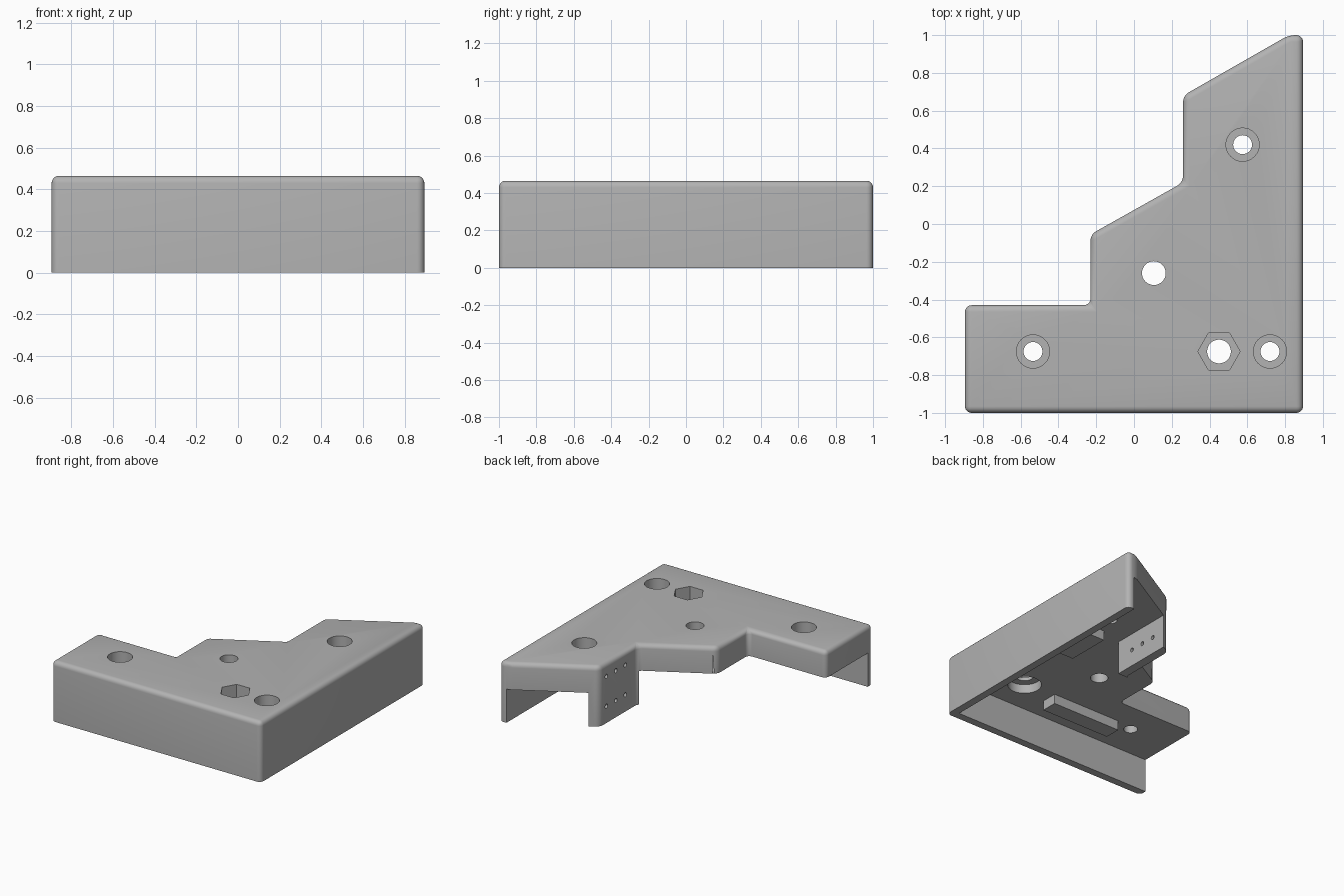
import bpy, bmesh
from mathutils import Matrix, Vector

cube = bpy.data.objects.get("Cube")
if cube:
    bpy.data.objects.remove(cube, do_unlink=True)

TOP, UNDER, WALL, ROUND = 0.465, 0.26, 0.06, 0.035

grey = bpy.data.materials.new("plain grey")
grey.use_nodes = True
colour = (0.45, 0.45, 0.45, 1)
grey.diffuse_color = colour
grey.node_tree.nodes["Principled BSDF"].inputs["Base Color"].default_value = colour


def make_object(name, bm):
    mesh = bpy.data.meshes.new(name)
    bmesh.ops.recalc_face_normals(bm, faces=bm.faces)
    bm.to_mesh(mesh)
    bm.free()
    mesh.materials.append(grey)
    obj = bpy.data.objects.new(name, mesh)
    bpy.context.collection.objects.link(obj)
    return obj


def prism(points, z0, z1):
    """Extrude a plan outline from z0 up to z1."""
    bm = bmesh.new()
    face = bm.faces.new([bm.verts.new((x, y, z0)) for x, y in points])
    ext = bmesh.ops.extrude_face_region(bm, geom=[face])["geom"]
    verts = [v for v in ext if isinstance(v, bmesh.types.BMVert)]
    bmesh.ops.translate(bm, verts=verts, vec=(0, 0, z1 - z0))
    return bm


def box(x0, x1, y0, y1, z0, z1):
    return prism([(x0, y0), (x1, y0), (x1, y1), (x0, y1)], z0, z1)


def cylinder(start, end, radius, sides=32, turn=0):
    start, end = Vector(start), Vector(end)
    axis = end - start
    bm = bmesh.new()
    place = (Matrix.Translation((start + end) / 2)
             @ axis.to_track_quat('Z', 'Y').to_matrix().to_4x4()
             @ Matrix.Rotation(turn, 4, 'Z'))
    bmesh.ops.create_cone(bm, cap_ends=True, segments=sides, radius1=radius,
                          radius2=radius, depth=axis.length, matrix=place)
    return bm


def upright(x, y, z0, z1, radius, sides=32, turn=0):
    return cylinder((x, y, z0), (x, y, z1), radius, sides, turn)


# Stepped body with rounded corners and top rim
outline = [(-0.895, -1), (0.895, -1), (0.895, 1), (0.82, 1), (0.26, 0.68),
           (0.26, 0.22), (-0.23, -0.055), (-0.23, -0.43), (-0.895, -0.43)]
bm = prism(outline, 0, TOP)
rounded = [e for e in bm.edges if max(v.co.z for v in e.verts) > TOP - 0.001]
bmesh.ops.bevel(bm, geom=rounded, offset=ROUND, segments=5, profile=0.5,
                affect='EDGES', clamp_overlap=True)
body = make_object("corner_bracket", bm)

# Open underside, leaving the two outer walls and the short side wall
inner_x, inner_y, tab_x, tab_y = 0.895 - WALL, -1 + WALL, 0.33, 0.22
cutters = [prism([(-1.2, inner_y), (inner_x, inner_y), (inner_x, 1.2),
                  (tab_x, 1.2), (tab_x, tab_y), (-1.2, tab_y)], -0.1, UNDER)]

# Counterbored screw holes
for x, y in [(0.575, 0.42), (-0.535, -0.675), (0.72, -0.675)]:
    cutters.append(upright(x, y, TOP - 0.12, 0.6, 0.088))
    cutters.append(upright(x, y, 0.1, 0.6, 0.05))

# Plain hole, and nut pocket with its hole and lower recess
cutters.append(upright(0.105, -0.26, 0.1, 0.6, 0.063))
nut_x, nut_y = 0.45, -0.675
cutters.append(upright(nut_x, nut_y, TOP - 0.11, 0.6, 0.112, 6, 3.14159 / 6))
cutters.append(upright(nut_x, nut_y, 0.1, 0.6, 0.063))
cutters.append(upright(nut_x, nut_y, 0.1, UNDER + 0.07, 0.12))

# Two rows of small holes in the side wall
for z in (0.13, 0.36):
    for y in (0.37, 0.485, 0.6):
        cutters.append(cylinder((0.2, y, z), (0.38, y, z), 0.016, 16))

for i, cutter_bm in enumerate(cutters):
    cutter = make_object("cutter", cutter_bm)
    cutter.hide_render = True
    bpy.context.view_layer.objects.active = body
    mod = body.modifiers.new("cut", 'BOOLEAN')
    mod.operation, mod.solver, mod.object = 'DIFFERENCE', 'EXACT', cutter
    bpy.ops.object.modifier_apply(modifier=mod.name)
    bpy.data.objects.remove(cutter, do_unlink=True)

# Locating ribs under each arm
rib_z = (UNDER - 0.075, UNDER + 0.01)
make_object("front_rib", box(-0.39, 0.2, -0.765, -0.64, *rib_z))
make_object("side_rib", box(0.51, 0.64, -0.07, 0.275, *rib_z))

# Smooth the rounded surfaces, keep edges sharp
bpy.ops.object.select_all(action='DESELECT')
body.select_set(True)
bpy.context.view_layer.objects.active = body
bpy.ops.object.shade_smooth_by_angle(angle=0.6)
